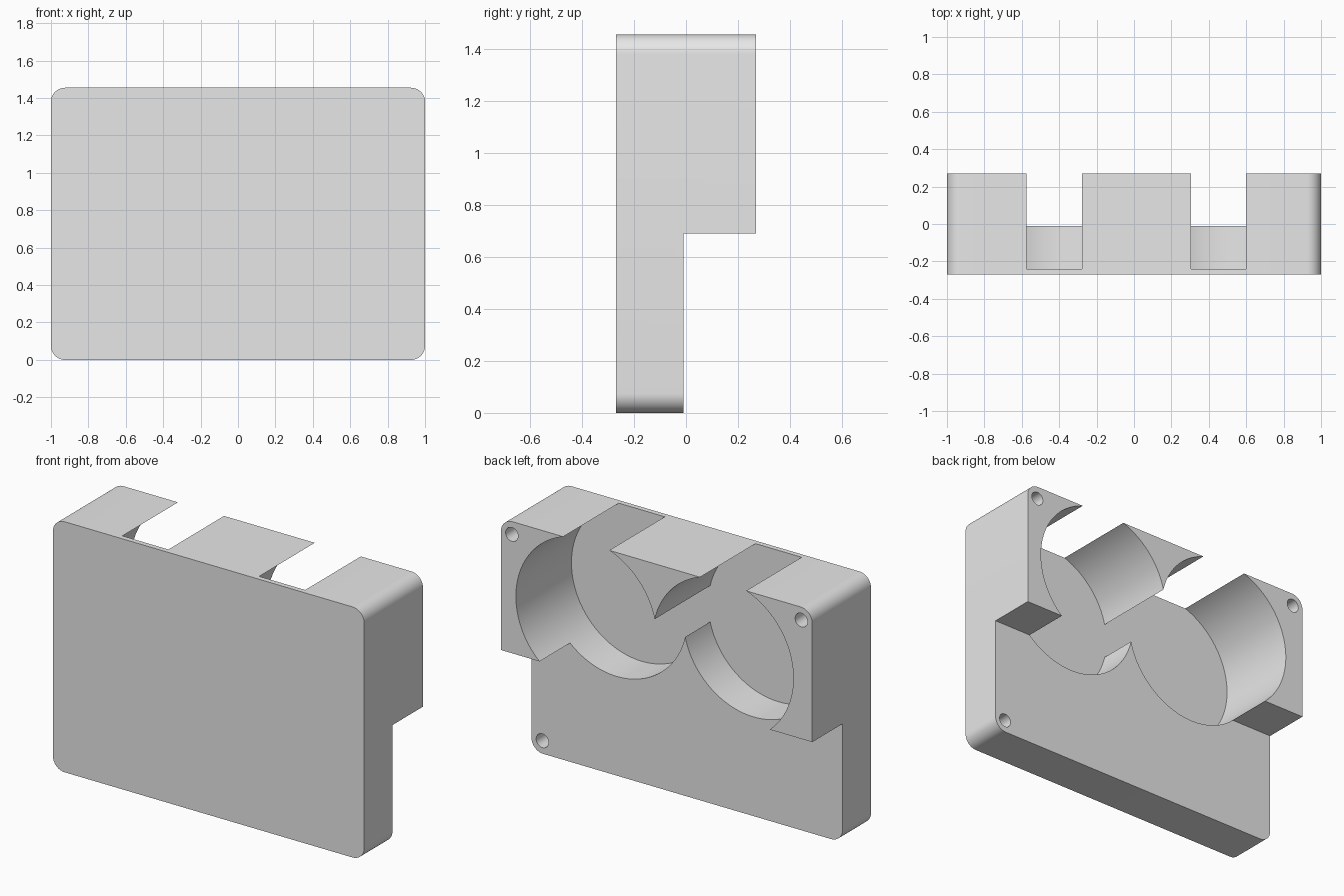
import bpy, bmesh, math
from mathutils import Matrix, Vector

cube = bpy.data.objects.get("Cube")
if cube:
    bpy.data.objects.remove(cube, do_unlink=True)

FRONT, BACK, LEDGE, FLOOR = -0.27, 0.27, -0.01, -0.24
HEIGHT, STEP, CORNER = 1.455, 0.69, 0.075
BORE_X, BORE_Z, BORE_R = (-0.427, 0.452), 1.028, 0.452

grey = bpy.data.materials.new("plain grey")
grey.use_nodes = True
grey.diffuse_color = (0.8, 0.8, 0.8, 1)
grey.node_tree.nodes["Principled BSDF"].inputs["Base Color"].default_value = (0.8, 0.8, 0.8, 1)


def make_object(name, bm):
    bmesh.ops.recalc_face_normals(bm, faces=bm.faces[:])
    mesh = bpy.data.meshes.new(name)
    bm.to_mesh(mesh)
    bm.free()
    mesh.materials.append(grey)
    obj = bpy.data.objects.new(name, mesh)
    bpy.context.collection.objects.link(obj)
    return obj


def box(name, low, high):
    low, high = Vector(low), Vector(high)
    bm = bmesh.new()
    bmesh.ops.create_cube(bm, size=1, matrix=Matrix.Translation((low + high) / 2)
                          @ Matrix.Diagonal((*(high - low), 1)))
    return make_object(name, bm)


def drill(name, x, z, radius, y0, y1, sides):
    bm = bmesh.new()
    turn = Matrix.Rotation(math.pi / 2, 4, "X")
    bmesh.ops.create_cone(bm, cap_ends=True, segments=sides, radius1=radius, radius2=radius,
                          depth=y1 - y0, matrix=Matrix.Translation((x, (y0 + y1) / 2, z)) @ turn)
    return make_object(name, bm)


# Body: rounded rectangle extruded from front to back
bm = bmesh.new()
outline = []
corners = [(1, 1), (-1, 1), (-1, 0), (1, 0)]
for i, (sx, top) in enumerate(corners):
    cx = sx * (1 - CORNER)
    cz = HEIGHT - CORNER if top else CORNER
    for k in range(13):
        a = math.pi / 2 * (i + k / 12)
        outline.append(bm.verts.new((cx + CORNER * math.cos(a), FRONT, cz + CORNER * math.sin(a))))
face = bm.faces.new(outline)
extruded = bmesh.ops.extrude_face_region(bm, geom=[face])["geom"]
bmesh.ops.translate(bm, vec=(0, BACK - FRONT, 0),
                    verts=[v for v in extruded if isinstance(v, bmesh.types.BMVert)])
body = make_object("holder_body", bm)

# Cutters: lower step, two overlapping bores, web between the bores, blind screw holes
cutters = [box("step_cutter", (-1.2, LEDGE, -0.2), (1.2, 0.5, STEP))]
for x in BORE_X:
    cutters.append(drill("bore_cutter", x, BORE_Z, BORE_R, FLOOR, 0.5, 128))
cutters.append(box("web_cutter", (BORE_X[0] + 0.03, LEDGE, 0.65), (BORE_X[1] - 0.03, 0.5, BORE_Z)))
for x, z, bottom in ((0.93, 1.38, 0), (-0.93, 1.38, 0), (0.93, 0.075, -0.2)):
    cutters.append(drill("screw_hole_cutter", x, z, 0.04, bottom, 0.5, 32))

bpy.context.view_layer.objects.active = body
for cutter in cutters:
    cutter.hide_render = True
    mod = body.modifiers.new("cut", "BOOLEAN")
    mod.operation = "DIFFERENCE"
    mod.solver = "EXACT"
    mod.object = cutter
    bpy.ops.object.modifier_apply(modifier=mod.name)
    bpy.data.objects.remove(cutter, do_unlink=True)

# Smooth the round walls, keep the edges sharp
bpy.ops.object.select_all(action="DESELECT")
body.select_set(True)
bpy.ops.object.shade_smooth_by_angle(angle=math.radians(30))
